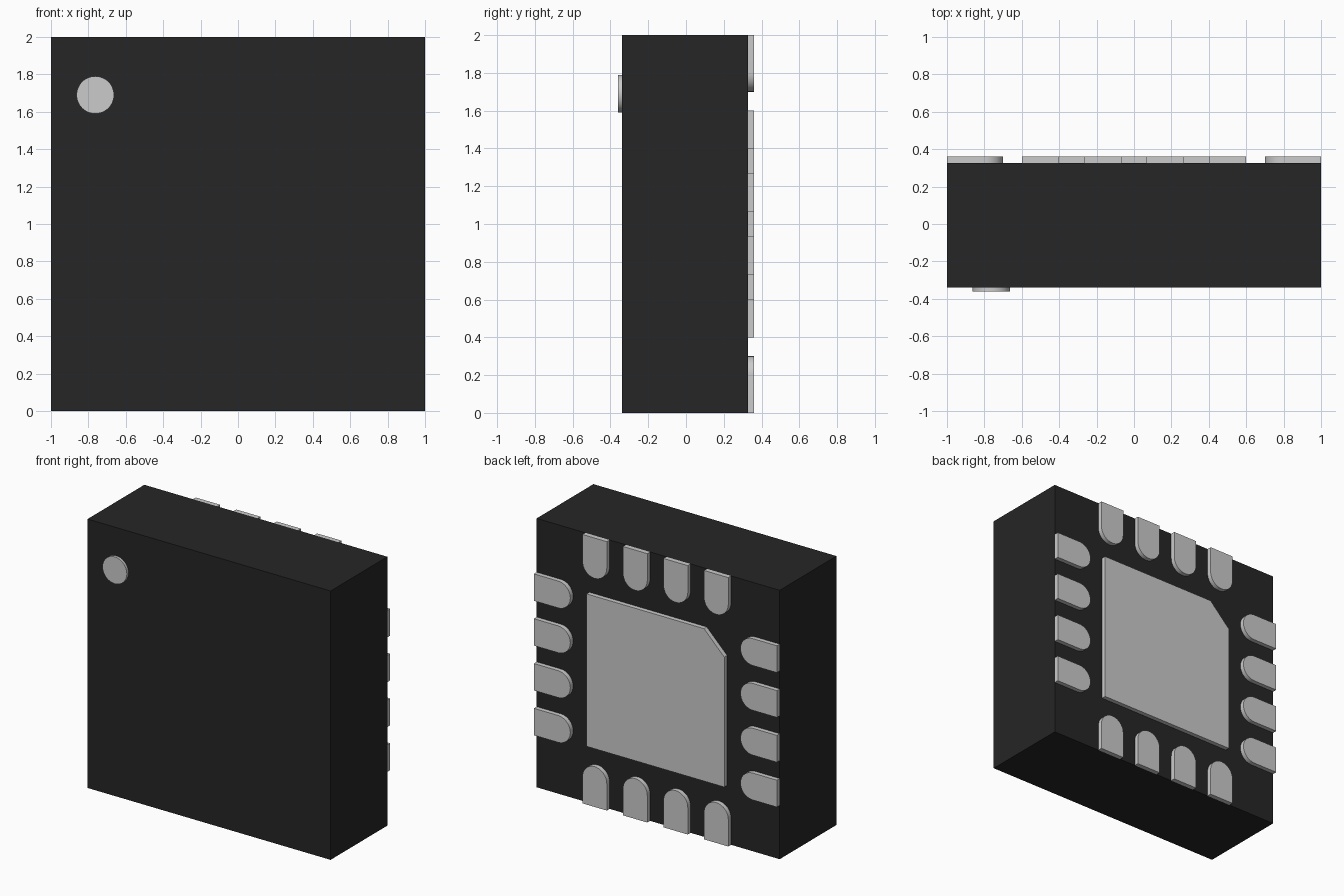
import bpy
import bmesh
from math import cos, sin, pi, radians
from mathutils import Matrix

if "Cube" in bpy.data.objects:
    bpy.data.objects.remove(bpy.data.objects["Cube"])

FRONT, BACK, TIP = -0.34, 0.327, 0.36   # depths of the body faces and contact faces
CENTRE_Z = 1.0


def make_material(name, value):
    mat = bpy.data.materials.new(name)
    mat.use_nodes = True
    color = (value, value, value, 1)
    mat.diffuse_color = color
    mat.node_tree.nodes["Principled BSDF"].inputs["Base Color"].default_value = color
    return mat


black = make_material("black plastic", 0.019)
silver = make_material("silver metal", 0.6)


def plate(name, outline, y0, y1, mat, turn=0.0):
    """Extrude an outline in the x-z plane from y0 to y1, turned about the centre."""
    bm = bmesh.new()
    face = bm.faces.new([bm.verts.new((x, y0, z)) for x, z in outline])
    grown = bmesh.ops.extrude_face_region(bm, geom=[face])["geom"]
    for v in grown:
        if isinstance(v, bmesh.types.BMVert):
            v.co.y = y1
    bmesh.ops.recalc_face_normals(bm, faces=bm.faces)
    bm.transform(Matrix.Translation((0, 0, CENTRE_Z)) @ Matrix.Rotation(turn, 4, "Y"))
    mesh = bpy.data.meshes.new(name)
    bm.to_mesh(mesh)
    bm.free()
    mesh.materials.append(mat)
    obj = bpy.data.objects.new(name, mesh)
    bpy.context.collection.objects.link(obj)
    bpy.ops.object.select_all(action="DESELECT")
    obj.select_set(True)
    bpy.context.view_layer.objects.active = obj
    bpy.ops.object.shade_smooth_by_angle(angle=radians(30))
    return obj


def arc(cx, cz, r, start, end, steps):
    angles = [start + (end - start) * i / steps for i in range(steps + 1)]
    return [(cx + r * cos(a), cz + r * sin(a)) for a in angles]


# Package body
plate("body", [(-1, -1), (1, -1), (1, 1), (-1, 1)], FRONT, BACK, black)

# Round orientation mark on the front
plate("orientation_mark", arc(-0.763, 0.69, 0.1, 0, 2 * pi, 48)[:-1], -TIP, FRONT, silver)

# Large centre pad with one clipped corner
h, clip = 0.567, 0.167
plate("centre_pad", [(-h, -h), (h, -h), (h, h), (clip - h, h), (-h, h - clip)],
      BACK, TIP, silver)

# Four rows of round-ended contacts, one row per edge
for row, side in enumerate(("top", "left", "bottom", "right")):
    for i in range(4):
        x = (i - 1.5) / 3
        outline = [(x + 0.1, 1), (x - 0.1, 1)] + arc(x, 0.8, 0.1, pi, 2 * pi, 20)
        plate(f"{side}_contact_{i + 1}", outline, BACK, TIP, silver, row * pi / 2)
